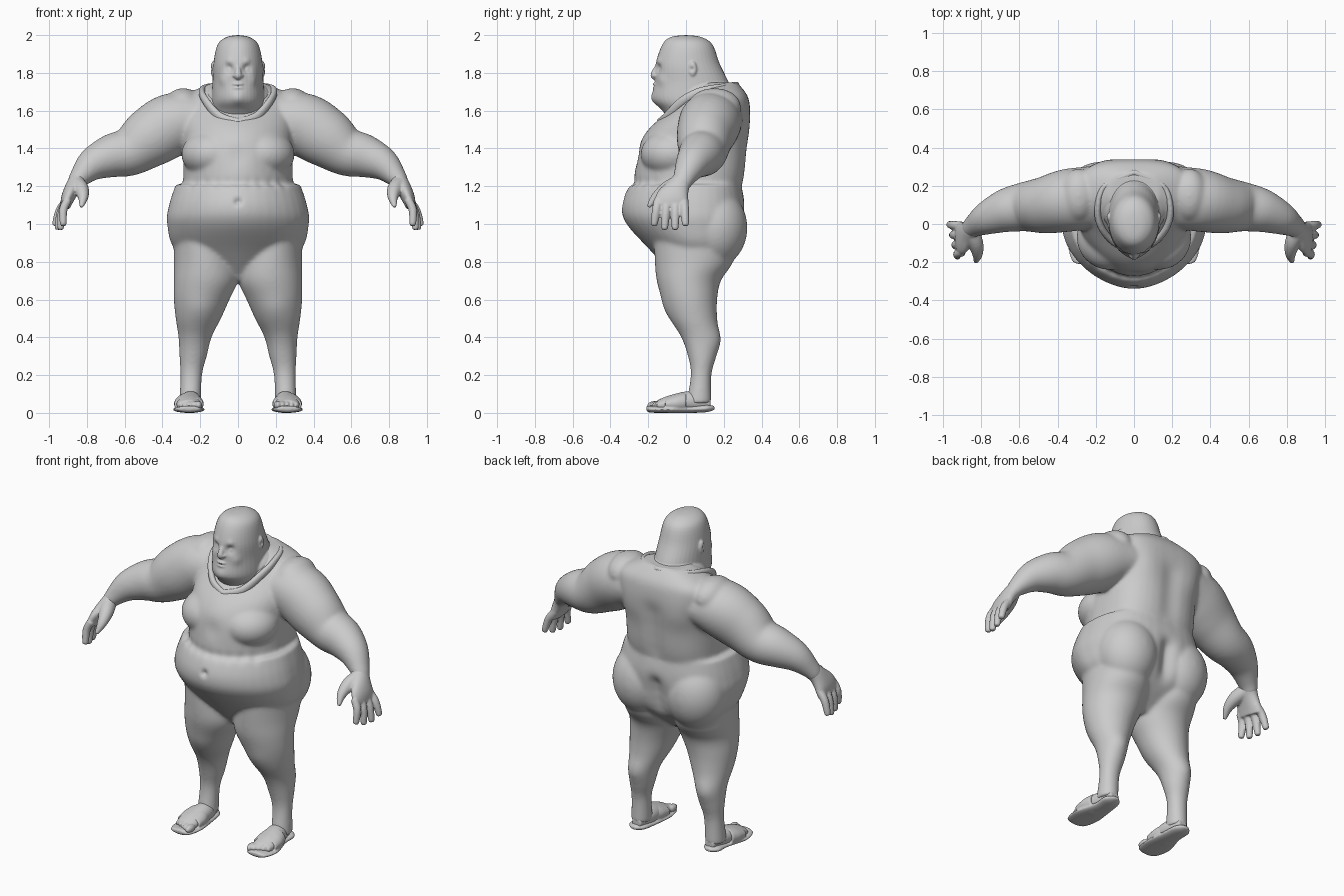
import bpy, bmesh, math
from mathutils import Vector

X, Y, Z = Vector((1, 0, 0)), Vector((0, 1, 0)), Vector((0, 0, 1))

default_cube = bpy.data.objects.get("Cube")
if default_cube:
    bpy.data.objects.remove(default_cube)

grey = bpy.data.materials.new("clay_grey")
grey.use_nodes = True
grey.diffuse_color = (.6, .6, .6, 1)
grey.node_tree.nodes["Principled BSDF"].inputs["Base Color"].default_value = grey.diffuse_color


def spline(rows, steps=5):
    """Smooth interpolation through rows of numbers."""
    padded = [rows[0], *rows, rows[-1]]
    result = []
    for before, start, end, after in zip(padded, padded[1:], padded[2:], padded[3:]):
        for step in range(steps):
            t = step / steps
            result.append([q + t / 2 * (r - p + t * (2 * p - 5 * q + 4 * r - s + t * (3 * (q - r) + s - p)))
                           for p, q, r, s in zip(before, start, end, after)])
    return result + [list(rows[-1])]


def loft(bm, rows, across, axis=None, front=2, back=2, mirror=True, sides=40):
    """Closed tube through rows of (x, y, z, radius along across, other radius)."""
    rows = spline(rows)
    points = [Vector(row[:3]) for row in rows]
    for flip in ((1, -1) if mirror else (1,)):
        rings = []
        for i, (point, row) in enumerate(zip(points, rows)):
            tangent = axis or (points[min(i + 1, len(points) - 1)] - points[max(i - 1, 0)]).normalized()
            u = (across - tangent * across.dot(tangent)).normalized()
            v = tangent.cross(u)
            ring = []
            for k in range(sides):
                c, s = math.cos(math.tau * k / sides), math.sin(math.tau * k / sides)
                power = 2 / (back if s > 0 else front)
                c, s = math.copysign(abs(c) ** power, c), math.copysign(abs(s) ** power, s)
                p = point + u * c * max(row[3], .003) + v * s * max(row[4], .003)
                ring.append(bm.verts.new((p.x * flip, p.y, p.z)))
            rings.append(ring)
        for lower, upper in zip(rings, rings[1:]):
            for k in range(sides):
                bm.faces.new((lower[k], lower[k - 1], upper[k - 1], upper[k]))
        bm.faces.new(rings[0])
        bm.faces.new(rings[-1])


def stack(bm, rows, **options):
    """Upright loft from rows of (z, [inner x,] outer x, front y, back y)."""
    sections = []
    for z, *inner, outer, front, back in rows:
        left = inner[0] if inner else -outer
        sections.append(((left + outer) / 2, (front + back) / 2, z, (outer - left) / 2, (back - front) / 2))
    loft(bm, sections, X, Z, **options)


def blob(bm, centre, radii, mirror=True):
    """Ellipsoid."""
    x, y, z = centre
    angles = [math.pi * i / 8 for i in range(9)]
    loft(bm, [(x, y, z - radii[2] * math.cos(a), radii[0] * math.sin(a), radii[1] * math.sin(a))
              for a in angles], X, Z, mirror=mirror)


def finish(bm, name, voxel, relax, pushes=()):
    """Fuse the lofts, relax them, then push soft dents and bumps along the normals."""
    bmesh.ops.recalc_face_normals(bm, faces=bm.faces)
    rough = bpy.data.meshes.new(name)
    bm.to_mesh(rough)
    bm.free()
    obj = bpy.data.objects.new(name, rough)
    bpy.context.collection.objects.link(obj)
    remesh = obj.modifiers.new("fuse", 'REMESH')
    remesh.mode, remesh.voxel_size = 'VOXEL', voxel
    obj.modifiers.new("relax", 'SMOOTH').iterations = relax
    mesh = bpy.data.meshes.new_from_object(obj.evaluated_get(bpy.context.evaluated_depsgraph_get()))
    obj.modifiers.clear()
    obj.data = mesh
    bpy.data.meshes.remove(rough)
    normals = [vertex.normal.copy() for vertex in mesh.vertices]
    for vertex, normal in zip(mesh.vertices, normals):
        place = Vector((abs(vertex.co.x), vertex.co.y, vertex.co.z))
        amount = 0
        for centre, size, height in pushes:
            distance = (place - Vector(centre)).length / size
            if distance < 3:
                amount += height * math.exp(-distance * distance)
        vertex.co += normal * amount
    mesh.materials.clear()
    mesh.materials.append(grey)
    mesh.shade_smooth()


# Overhanging belly, then the trunk rising out of it
body = bmesh.new()
stack(body, [(.7, .06, -.05, .1), (.85, .32, -.18, .26), (1, .375, -.315, .3), (1.1, .365, -.34, .31),
             (1.21, .33, -.3, .295)], front=1.8, back=2.6, mirror=False)
stack(body, [(1.1, .29, -.29, .27), (1.25, .29, -.275, .31), (1.4, .29, -.255, .325), (1.5, .3, -.2, .335),
             (1.6, .31, -.09, .34), (1.68, .28, -.01, .325), (1.75, .13, .06, .27)],
      front=1.9, back=2.8, mirror=False)
blob(body, centre=(.13, -.07, 1.37), radii=(.17, .17, .13))     # chest
blob(body, centre=(.18, .15, .98), radii=(.18, .175, .21))      # buttocks
blob(body, centre=(.29, .15, 1.62), radii=(.1, .14, .1))        # shoulder caps

# Legs
stack(body, [(.95, .03, .34, -.17, .29), (.8, 0, .34, -.165, .25), (.7, 0, .34, -.155, .185),
             (.6, .045, .34, -.125, .165), (.5, .09, .33, -.085, .165), (.4, .14, .315, -.025, .175),
             (.3, .165, .31, .01, .16), (.2, .19, .305, .025, .135), (.05, .195, .31, 0, .135)])

# Arms
loft(body, [(.2, .14, 1.56, .16, .13), (.34, .125, 1.53, .165, .165), (.46, .1, 1.46, .15, .16),
            (.57, .09, 1.385, .13, .13), (.67, .07, 1.36, .115, .115), (.77, .03, 1.315, .088, .088),
            (.84, -.01, 1.245, .06, .055), (.87, -.03, 1.2, .05, .04)], Y)

spine = [((0, .33, 1.25 + .08 * i), .06, -.01) for i in range(4)]
cleft = [((0, .3, .8 + .06 * i), .045, -.025) for i in range(5)]
hem = [((.06 * i, -.29 + .007 * i * i, 1.215), .03, -.008) for i in range(5)]
finish(body, "body", .009, 18, spine + cleft + hem + [
    ((0, -.34, 1.12), .02, -.02),       # navel
    ((0, -.25, 1.36), .06, -.012),      # breastbone
    ((.17, .33, 1.5), .09, .01),        # shoulder blades
    ((.2, -.1, .56), .07, .008),        # knees
    ((.24, .17, .38), .06, .01),        # calves
])

# Palms
hands = bmesh.new()
loft(hands, [(.84, -.01, 1.245, .05, .045), (.87, -.04, 1.2, .06, .042), (.9, -.07, 1.14, .088, .036),
             (.915, -.08, 1.09, .088, .026)], Y)

# Fingers fan out from the palm
for i in range(4):
    base = Vector((.9, .046 * i - .148, 1.13))
    tip = Vector((.925 + .015 * i, .056 * i - .17, .96 + .02 * abs(i - 1.5)))
    bend = base.lerp(tip, .4) + X * .015
    loft(hands, [(*base, .022, .022), (*bend, .023, .022), (*tip.lerp(bend, .1), .018, .017),
                 (*tip, .006, .006)], Y)

# Thumb
loft(hands, [(.86, -.03, 1.22, .045, .042), (.83, -.1, 1.185, .04, .04),
             (.82, -.16, 1.14, .026, .027), (.83, -.2, 1.09, .01, .01)], Y)
finish(hands, "hands", .006, 4)

# Neckline hem resting on the shoulders
collar = bmesh.new()
path = [(0, -.14, 1.535), (.1, -.1, 1.57), (.17, -.02, 1.65), (.19, .08, 1.7), (.15, .2, 1.72), (0, .27, 1.73)]
loft(collar, [(*point, .025, .018) for point in path], Z + X * .1)
finish(collar, "collar", .007, 5)

# Head, double chin and thick neck
head = bmesh.new()
stack(head, [(1.53, .14, -.07, .2), (1.6, .14, -.125, .24), (1.66, .14, -.175, .25), (1.75, .135, -.165, .225),
             (1.85, .13, -.16, .178), (1.95, .108, -.125, .14), (1.99, .06, -.08, .08), (2, 0, 0, 0)],
      mirror=False)
blob(head, centre=(0, .12, 1.66), radii=(.19, .18, .11), mirror=False)   # neck roll
blob(head, centre=(.13, .035, 1.82), radii=(.016, .023, .042))           # ears
blob(head, centre=(.016, -.163, 1.785), radii=(.013, .014, .01))         # nostrils
loft(head, [(0, -.14, 1.85, .012, .014), (0, -.174, 1.79, .018, .014), (0, -.16, 1.77, .014, .01)],
     X, mirror=False)                                                    # nose
for lip_height in (1.74, 1.72):
    blob(head, centre=(0, -.162, lip_height), radii=(.03, .014, .009), mirror=False)
finish(head, "head", .005, 4, [
    ((.05, -.15, 1.825), .025, -.018),   # eye sockets
    ((.05, -.14, 1.82), .012, .01),      # eyelids
    ((.05, -.15, 1.86), .02, .006),      # brows
    ((.08, -.13, 1.76), .03, .007),      # cheeks
    ((0, -.17, 1.67), .03, .008),        # chin
    ((.145, .03, 1.82), .013, -.01),     # ear hollows
])

# Feet with toes
feet = bmesh.new()
loft(feet, [(.25, .13, .05, .03, .03), (.25, .03, .06, .056, .055), (.26, -.08, .05, .066, .045),
            (.26, -.15, .04, .06, .028)], X, -Y)
for i in range(5):
    blob(feet, centre=(.21 + .025 * i, .012 * i - .165, .04), radii=(.021 - .002 * i, .04, .023))
finish(feet, "feet", .006, 3)

# Sandal soles and wide straps
sandals = bmesh.new()
loft(sandals, [(.255, .15, .026, .02, .01), (.255, .11, .024, .054, .02), (.25, .03, .02, .06, .02),
               (.26, -.1, .018, .084, .018), (.26, -.19, .02, .066, .018), (.26, -.21, .024, .03, .01)], X, -Y)
loft(sandals, [(.26, 0, .055, .066, .055), (.26, -.05, .05, .078, .052), (.26, -.11, .045, .077, .038)], X, -Y)
finish(sandals, "sandals", .006, 2)
